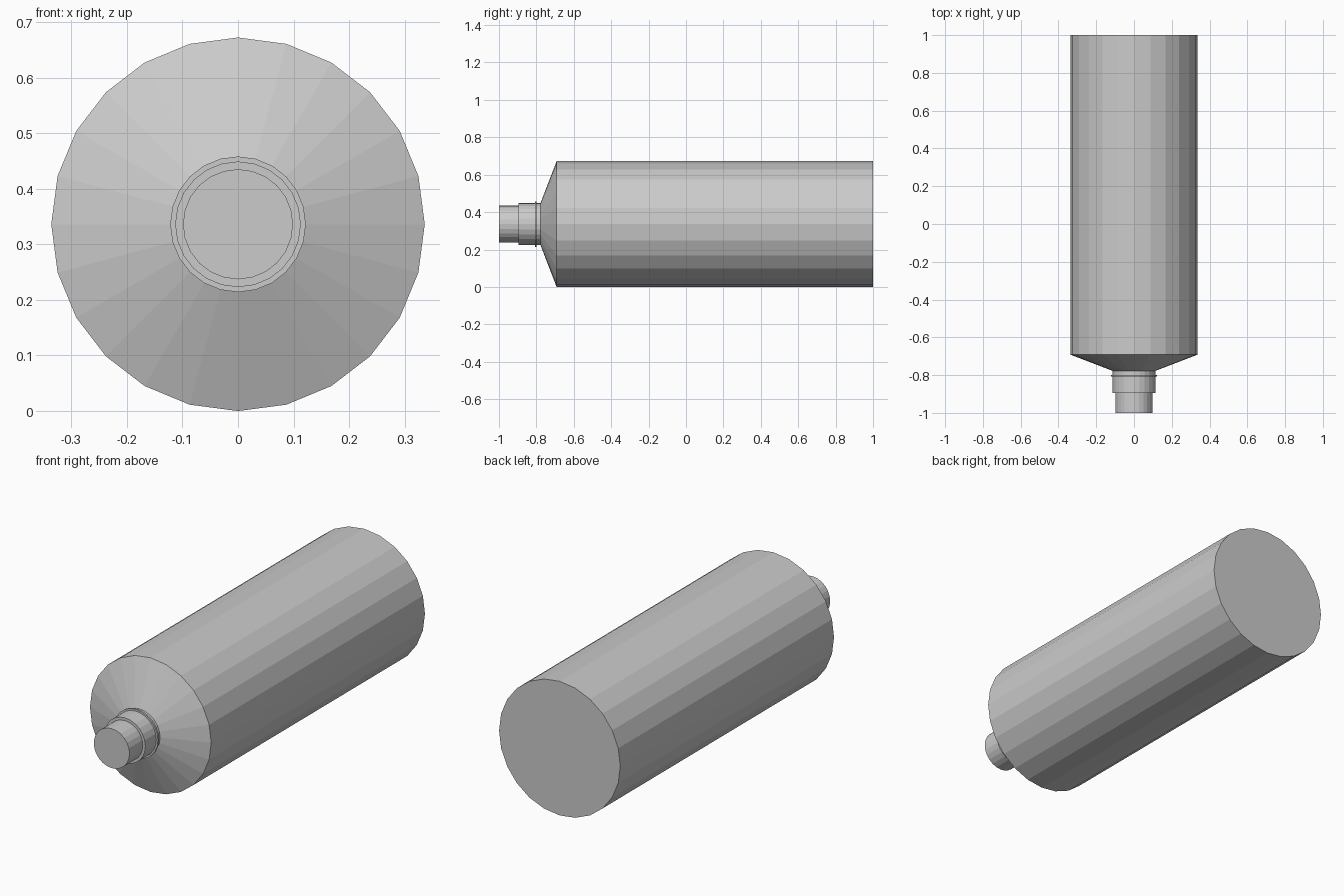
import bpy, bmesh
from math import sin, cos, tau

if "Cube" in bpy.data.objects:
    bpy.data.objects.remove(bpy.data.objects["Cube"])

SIDES = 24
AXIS_Z = 0.336


def lathe(name, profile):
    """Closed solid of revolution about the y axis; profile = (y, radius) from front to back."""
    bm = bmesh.new()
    rings = [[bm.verts.new((r * sin(tau * i / SIDES), y, AXIS_Z + r * cos(tau * i / SIDES)))
              for i in range(SIDES)] for y, r in profile]
    for a, b in zip(rings, rings[1:]):
        for i in range(SIDES):
            j = (i + 1) % SIDES
            bm.faces.new((a[i], a[j], b[j], b[i]))
    bm.faces.new(rings[0])
    bm.faces.new(rings[-1])
    bmesh.ops.recalc_face_normals(bm, faces=bm.faces)
    mesh = bpy.data.meshes.new(name)
    bm.to_mesh(mesh)
    bm.free()
    obj = bpy.data.objects.new(name, mesh)
    bpy.context.collection.objects.link(obj)
    return obj


# Main cylinder with sloped shoulder
lathe("body", [(-0.778, 0.112), (-0.692, 0.336), (1.0, 0.336)])
# Neck collar, thin ring around it, and narrow front tip
lathe("neck_collar", [(-0.895, 0.113), (-0.778, 0.113)])
lathe("neck_ring", [(-0.808, 0.122), (-0.799, 0.122)])
lathe("tip", [(-1.0, 0.099), (-0.895, 0.099)])
